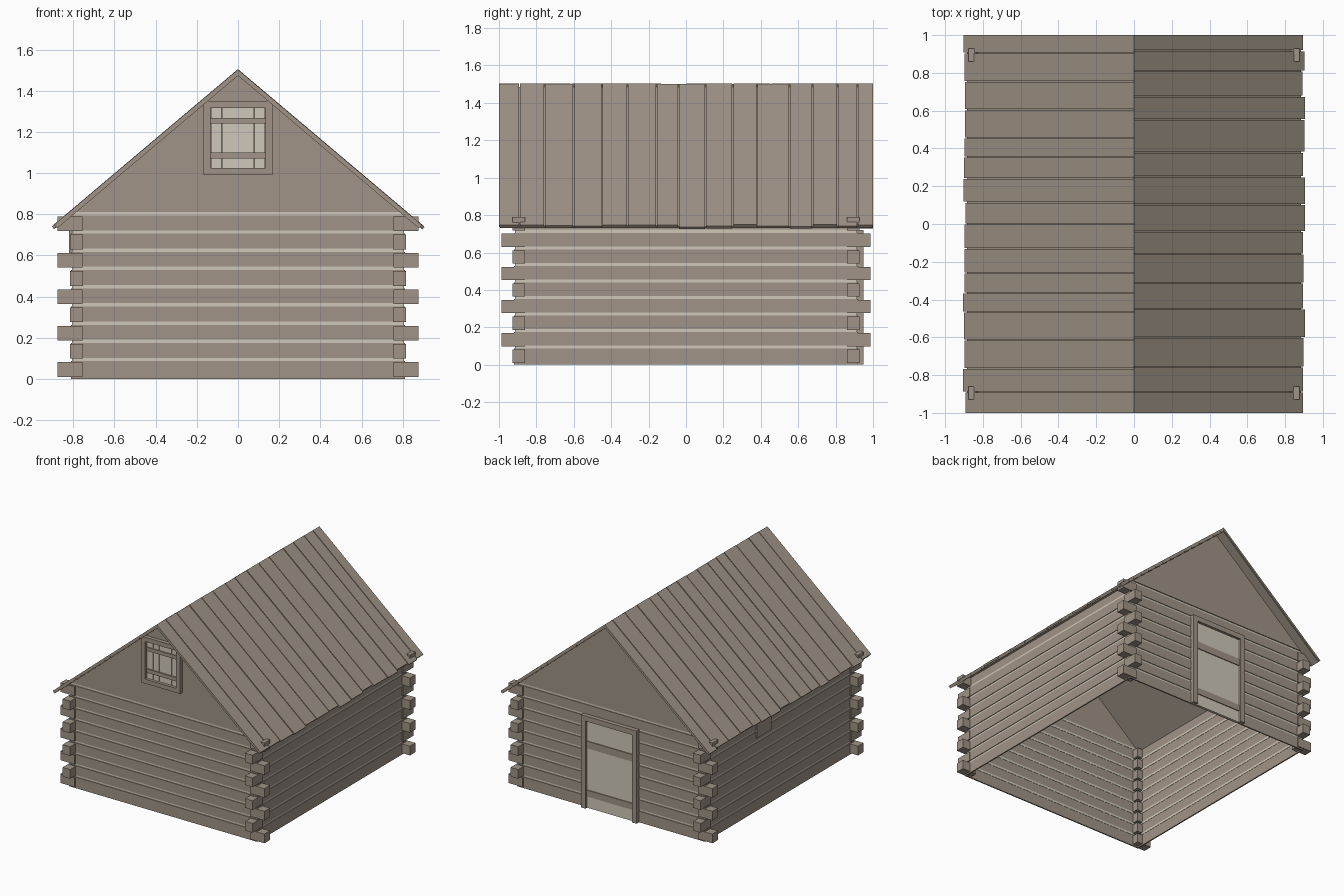
import bpy, bmesh, random
from mathutils import Vector

random.seed(4)
cube = bpy.data.objects.get("Cube")
if cube:
    bpy.data.objects.remove(cube, do_unlink=True)


def material(name, rgb):
    m = bpy.data.materials.new(name)
    m.use_nodes = True
    m.diffuse_color = (*rgb, 1)
    m.node_tree.nodes["Principled BSDF"].inputs["Base Color"].default_value = (*rgb, 1)
    return m


WOOD = material("weathered_brown_wood", (0.35, 0.295, 0.24))
PALE = material("pale_chinking_wood", (0.63, 0.575, 0.48))


def finish(name, bm, mat):
    bmesh.ops.recalc_face_normals(bm, faces=bm.faces)
    mesh = bpy.data.meshes.new(name)
    bm.to_mesh(mesh)
    bm.free()
    mesh.materials.append(mat)
    obj = bpy.data.objects.new(name, mesh)
    bpy.context.collection.objects.link(obj)
    return obj


def boxes(name, mat, spans):
    """One object from boxes, each given as (x0, x1), (y0, y1), (z0, z1)."""
    bm = bmesh.new()
    for span in spans:
        verts = bmesh.ops.create_cube(bm, size=1)["verts"]
        for v in verts:
            v.co = Vector([(a + b) / 2 + c * (b - a) for (a, b), c in zip(span, v.co)])
    return finish(name, bm, mat)


def prism(bm, profile, y0, y1):
    """Extrude an x-z profile along y."""
    ends = [[bm.verts.new((x, y, z)) for x, z in profile] for y in (y0, y1)]
    bm.faces.new(ends[0])
    bm.faces.new(ends[1])
    n = len(profile)
    for i in range(n):
        j = (i + 1) % n
        bm.faces.new((ends[0][i], ends[0][j], ends[1][j], ends[1][i]))


def side(s, a, b):
    return tuple(sorted((s * a, s * b)))


WX, WY = 0.81, 0.92          # outer wall faces
PITCH, LOGS = 0.0885, 9
RIDGE, SLOPE = 1.503, 0.844

# Inner wall shell, open at the bottom and to the roof
bm = bmesh.new()
corners = [(-0.8, -0.91), (0.8, -0.91), (0.8, 0.91), (-0.8, 0.91)]
for i in range(4):
    a, b = corners[i - 1], corners[i]
    bm.faces.new([bm.verts.new(p) for p in ((*a, 0), (*b, 0), (*b, 0.79), (*a, 0.79))])
finish("inner_walls", bm, WOOD)

# Stacked logs, pale chinking and notched corner ends
front_logs, side_logs, front_ends, side_ends, chinking = [], [], [], [], []
for k in range(LOGS):
    base = PITCH * k
    band = (base + 0.014 if k else 0, base + 0.086)
    gap = (base + 0.086, base + PITCH + 0.014)
    for s in (-1, 1):
        front_logs.append(((-WX, WX), side(s, 0.91, WY), band))
        chinking.append(((-0.806, 0.806), side(s, 0.908, 0.915), gap))
        if k < LOGS - 1:
            side_logs.append((side(s, 0.8, WX), (-WY, WY), band))
            chinking.append((side(s, 0.798, 0.805), (-0.914, 0.914), gap))
        for t in (-1, 1):
            end = (base + 0.01, base + 0.081)
            if k % 2 == 0:
                front_ends.append((side(s, 0.755, 0.877), side(t, 0.86, 0.928), end))
            else:
                side_ends.append((side(s, 0.752, 0.817), side(t, 0.86, 0.987), end))
boxes("front_and_back_logs", WOOD, front_logs)
boxes("side_logs", WOOD, side_logs)
boxes("front_log_ends", WOOD, front_ends)
boxes("side_log_ends", WOOD, side_ends)
boxes("chinking", PALE, chinking)

# Gable walls
under = RIDGE - 0.03
half = (under - 0.812) / SLOPE
for s, name in ((-1, "front_gable"), (1, "back_gable")):
    bm = bmesh.new()
    prism(bm, [(-half, 0.812), (half, 0.812), (0, under)], s * 0.91, s * WY)
    finish(name, bm, WOOD)

# Roof: a thin sheet under separate planks of uneven length
seams = {
    1: [-1, -.89, -.757, -.6, -.45, -.313, -.158, -.04, .104, .25, .38, .553, .676, .81, .917, 1],
    -1: [-1, -.89, -.765, -.615, -.465, -.365, -.26, -.13, 0, .115, .24, .355, .455, .605, .755, .905, 1],
}


def slab(bm, s, length, top, bottom, y0, y1):
    prism(bm, [(0, top), (s * length, top - SLOPE * length),
               (s * (length - (top - bottom) * 0.5), bottom - SLOPE * (length - (top - bottom) * 0.5)),
               (0, bottom)], y0, y1)


for s, label in ((1, "left"), (-1, "right")):
    bm = bmesh.new()
    slab(bm, s, 0.885, RIDGE - 0.018, RIDGE - 0.03, -0.995, 0.995)
    finish(label + "_roof_sheet", bm, WOOD)
    bm = bmesh.new()
    for y0, y1 in zip(seams[s], seams[s][1:]):
        lift = random.uniform(-0.002, 0.002)
        slab(bm, s, random.uniform(0.892, 0.907), RIDGE + lift, RIDGE - 0.02 + lift,
             y0 + (0.003 if y0 > -1 else 0), y1 - (0.003 if y1 < 1 else 0))
    finish(label + "_roof_planks", bm, WOOD)


def frame(x0, x1, z0, z1, w, ys, sill=True):
    parts = [((x0, x0 + w), ys, (z0, z1)), ((x1 - w, x1), ys, (z0, z1)),
             ((x0 + w, x1 - w), ys, (z1 - w, z1))]
    if sill:
        parts.append(((x0 + w, x1 - w), ys, (z0, z0 + w)))
    return parts


def boards(x0, x1, count, ys, zs):
    step = (x1 - x0) / count
    return [((x0 + step * i + 0.001, x0 + step * (i + 1) - 0.001), ys, zs) for i in range(count)]


# Loft shutter in the front gable
boxes("shutter_frame", WOOD, frame(-0.167, 0.167, 0.99, 1.35, 0.034, (-0.95, -0.915)))
boxes("shutter_boards", PALE, boards(-0.133, 0.133, 5, (-0.928, -0.915), (1.024, 1.316)))
boxes("shutter_battens", WOOD, [((-0.133, 0.133), (-0.936, -0.92), z)
                                for z in ((1.07, 1.1), (1.24, 1.268))])

# Back door
boxes("door_frame", WOOD, frame(-0.24, 0.24, 0, 0.72, 0.04, (0.915, 0.95), sill=False))
boxes("door_boards", PALE, boards(-0.2, 0.2, 1, (0.915, 0.93), (0, 0.68)))
boxes("door_battens", WOOD, [((-0.2, 0.2), (0.92, 0.937), z)
                             for z in ((0.09, 0.14), (0.465, 0.52))])

# Small hatch under the eave
boxes("side_hatch", WOOD, [((-0.82, -0.805), (0.12, 0.3), (0.57, 0.72))])
